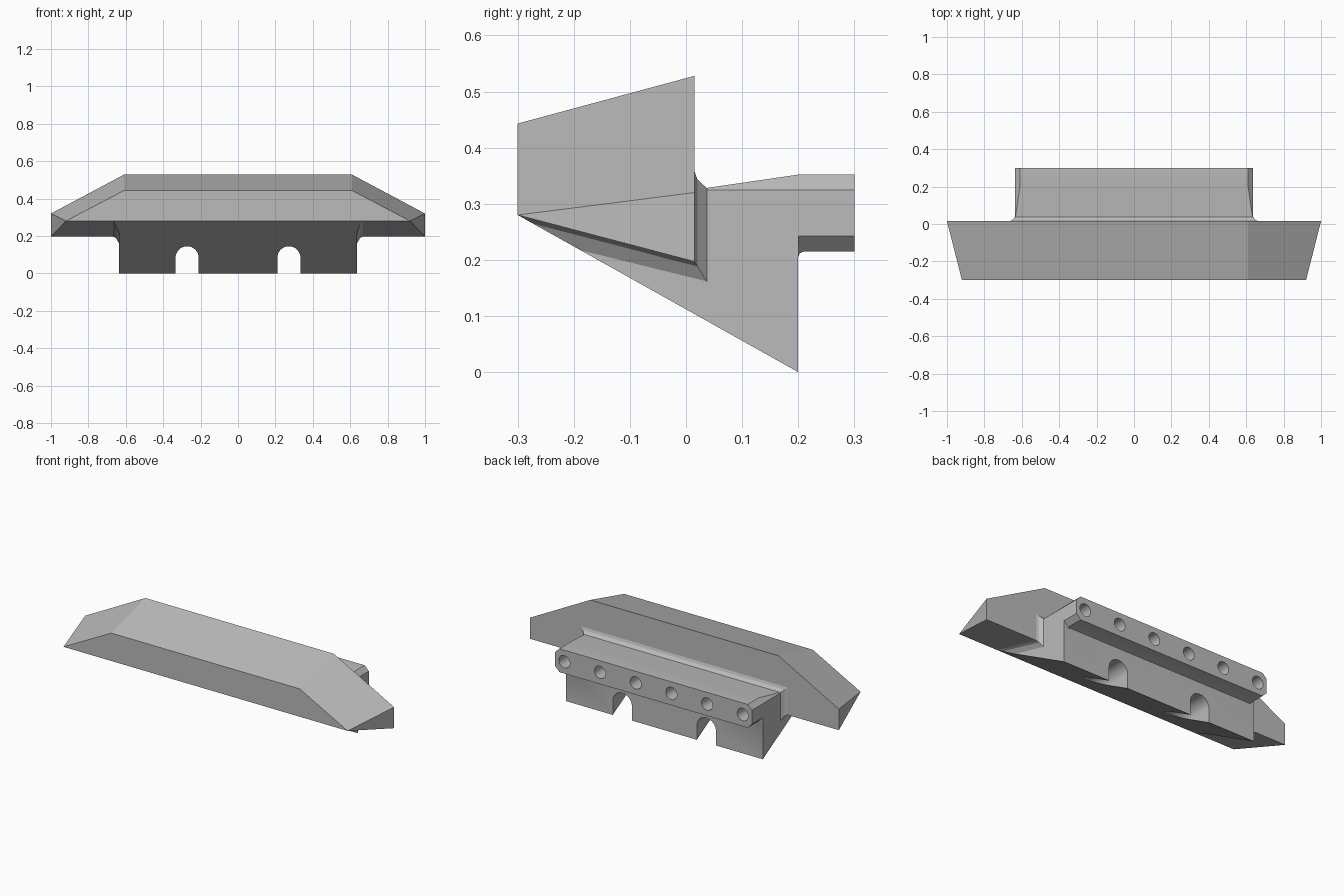
import bpy, bmesh, math
from mathutils import Vector

if "Cube" in bpy.data.objects:
    bpy.data.objects.remove(bpy.data.objects["Cube"])

grey = bpy.data.materials.new("plain grey")
grey.use_nodes = True
GREY = (0.5, 0.5, 0.5, 1)
grey.diffuse_color = GREY
grey.node_tree.nodes["Principled BSDF"].inputs["Base Color"].default_value = GREY


def finish(name, bm):
    bmesh.ops.recalc_face_normals(bm, faces=bm.faces[:])
    mesh = bpy.data.meshes.new(name)
    bm.to_mesh(mesh)
    bm.free()
    mesh.materials.append(grey)
    ob = bpy.data.objects.new(name, mesh)
    bpy.context.collection.objects.link(ob)
    return ob


def loft(name, rings):
    """Closed solid through rings of equal point count; returns a bmesh."""
    bm = bmesh.new()
    rows = [[bm.verts.new(p) for p in ring] for ring in rings]
    n = len(rows[0])
    for a, b in zip(rows, rows[1:]):
        for i in range(n):
            j = (i + 1) % n
            bm.faces.new((a[i], a[j], b[j], b[i]))
    bm.faces.new(rows[0])
    bm.faces.new(rows[-1])
    return bm


def slice_off(bm, point, normal):
    """Cut away everything on the normal's side and cap the cut."""
    geom = bm.verts[:] + bm.edges[:] + bm.faces[:]
    res = bmesh.ops.bisect_plane(bm, geom=geom, plane_co=point, plane_no=normal,
                                 clear_outer=True)
    edges = [e for e in res["geom_cut"] if isinstance(e, bmesh.types.BMEdge)]
    bmesh.ops.holes_fill(bm, edges=edges)


def cut(target, cutter):
    mod = target.modifiers.new("cut", "BOOLEAN")
    mod.operation, mod.solver, mod.object = "DIFFERENCE", "EXACT", cutter
    cutter.hide_render = True
    cutter.hide_viewport = True
    cutter.display_type = "WIRE"


HALF = 0.637          # half width of the mounting body
BACK = 0.015          # rear plane of the wedge plate
LOW = 0.197           # rear lower edge of the wedge plate

# Wedge plate: hexagonal rear outline narrowing to a trapezoid front
bm = bmesh.new()
half_back = [(1, LOW), (1, 0.32), (0.61, 0.528)]
half_front = [(0.92, 0.28), (0.61, 0.443)]
for half, y in ((half_back, BACK), (half_front, -0.3)):
    for x, z in half:
        bm.verts.new((x, y, z))
        bm.verts.new((-x, y, z))
bmesh.ops.convex_hull(bm, input=bm.verts[:])
bmesh.ops.dissolve_limit(bm, angle_limit=math.radians(2),
                         verts=bm.verts[:], edges=bm.edges[:])
finish("wedge_plate", bm)

# Mounting body with rear flange, small fillet under the flange
profile = [(-0.3, 0.28), (0.2, 0), (0.2, 0.205), (0.203, 0.212), (0.21, 0.215),
           (0.3, 0.215), (0.3, 0.352), (0.2, 0.352), (0.035, 0.328), (0, 0.328)]
bm = loft("body", [[(x, y, z) for y, z in profile] for x in (-HALF, HALF)])
for s in (-1, 1):
    slice_off(bm, Vector((s * HALF, 0, 0.325)), Vector((s, 0, 1)))
body = finish("mounting_body", bm)

# Chamfer under both flange ends
for s in (-1, 1):
    tri = [(HALF + 0.02, 0.263), (HALF + 0.02, 0.195), (HALF - 0.048, 0.195)]
    cut(body, finish("flange_chamfer_cutter", loft(
        "chamfer", [[(s * x, y, z) for x, z in tri] for y in (0.2001, 0.35)])))

# Two arched slots through the foot
R = 0.062
arch = [(-R, -0.1), (R, -0.1)] + [
    (R * math.cos(a), 0.083 + R * math.sin(a))
    for a in (math.pi * i / 16 for i in range(17))]
for cx in (-0.272, 0.272):
    cut(body, finish("arch_slot_cutter", loft(
        "arch", [[(cx + x, y, z) for x, z in arch] for y in (-0.4, 0.4)])))

# Six blind holes in the rear flange
for i in range(6):
    cx = (i - 2.5) * 0.231
    ring = [(0.036 * math.cos(a), 0.284 + 0.036 * math.sin(a))
            for a in (math.tau * k / 32 for k in range(32))]
    cut(body, finish("bolt_hole_cutter", loft(
        "hole", [[(cx + x, y, z) for x, z in ring] for y in (0.18, 0.35)])))

# Concave fillet swept around the joint between body and plate
W, D = 0.03, 0.022
section = [(W * (1 - math.sin(a)), D * (1 - math.cos(a)))
           for a in (math.pi / 2 * i / 6 for i in range(7))]
section += [(W, -0.01), (-0.03, -0.01), (-0.03, D)]


def station(kind, s):
    ring = []
    for w, d in section:
        y, z = {"front": (-0.3, 0.28 - 1.6 * d),
                "corner": (BACK + d, LOW - 1.6 * d),
                "top": (BACK + d, 0.328 + w)}[kind]
        ring.append((s * (HALF + w), y, z))
    return ring


kinds = ["front", "corner", "top"]
rings = [station(k, 1) for k in kinds] + [station(k, -1) for k in reversed(kinds)]
bm = loft("fillet", rings)
slice_off(bm, Vector((0, 0.2, 0)), Vector((0, -0.28, -0.5)))
fillet = finish("joint_fillet", bm)

# Smooth the rounded surfaces, keep hard edges
for ob in (body, fillet):
    bpy.ops.object.select_all(action="DESELECT")
    ob.select_set(True)
    bpy.context.view_layer.objects.active = ob
    for mod in list(ob.modifiers):
        bpy.ops.object.modifier_apply(modifier=mod.name)
    bpy.ops.object.shade_smooth_by_angle(angle=math.radians(25))

# Cutters are no longer needed
for ob in [o for o in bpy.data.objects if "cutter" in o.name]:
    bpy.data.objects.remove(ob)
